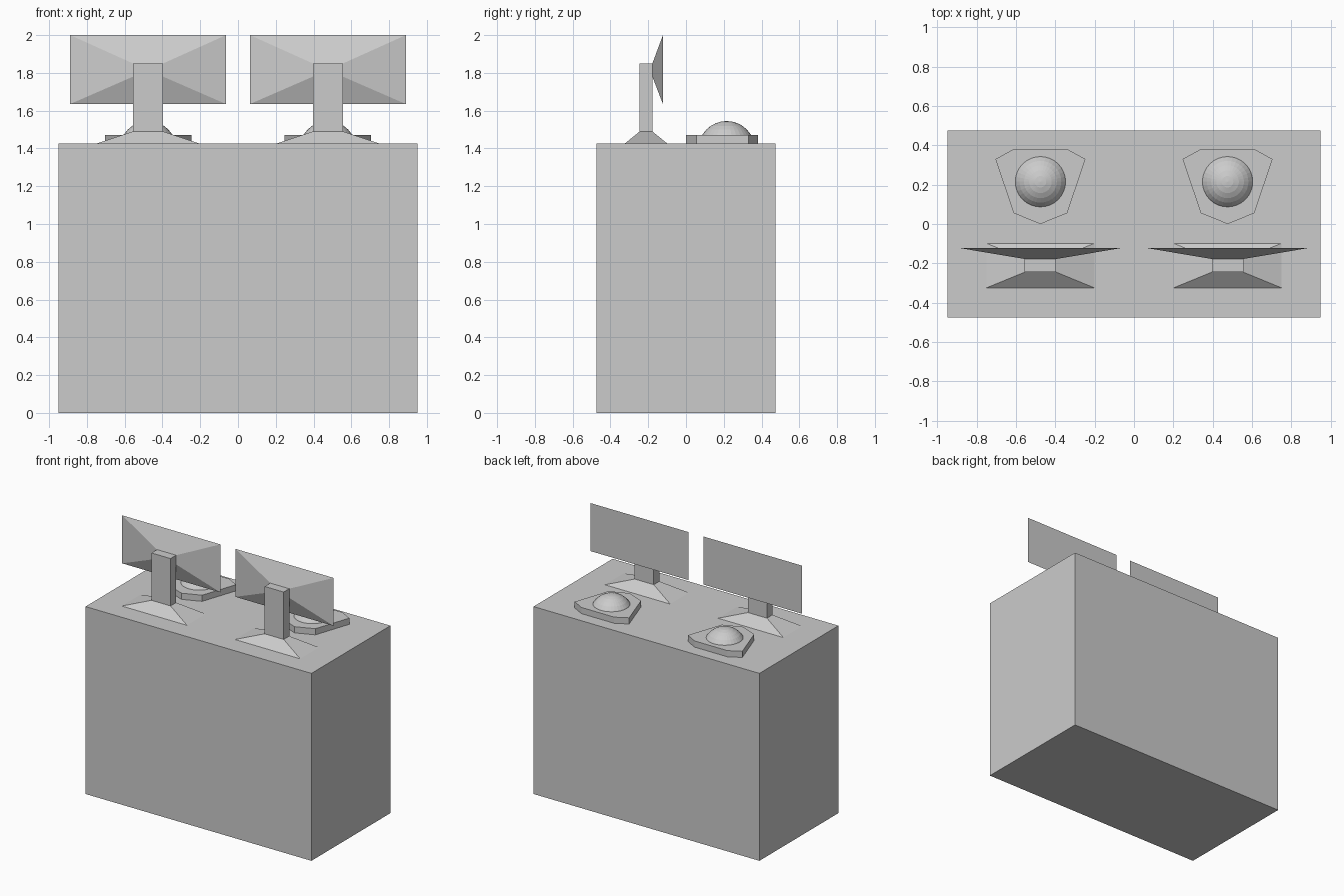
import bpy
import bmesh

cube = bpy.data.objects.get("Cube")
if cube:
    bpy.data.objects.remove(cube, do_unlink=True)

grey = bpy.data.materials.new("plain grey")
grey.use_nodes = True
GREY = (0.6, 0.6, 0.6, 1)
grey.diffuse_color = GREY
grey.node_tree.nodes["Principled BSDF"].inputs["Base Color"].default_value = GREY

TOP = 1.425      # height of the cabinet top
OFFSET = 0.476   # sideways distance of each workstation from the centre


def finish(name, bm, x=0):
    bmesh.ops.recalc_face_normals(bm, faces=bm.faces)
    mesh = bpy.data.meshes.new(name)
    bm.to_mesh(mesh)
    bm.free()
    mesh.materials.append(grey)
    obj = bpy.data.objects.new(name, mesh)
    obj.location.x = x
    bpy.context.collection.objects.link(obj)
    return obj


def loft(name, rings, x=0):
    """Closed solid through rings of equal point count."""
    bm = bmesh.new()
    loops = [[bm.verts.new(p) for p in ring] for ring in rings]
    n = len(loops[0])
    for a, b in zip(loops, loops[1:]):
        for i in range(n):
            j = (i + 1) % n
            bm.faces.new((a[i], a[j], b[j], b[i]))
    bm.faces.new(loops[0])
    bm.faces.new(loops[-1])
    return finish(name, bm, x)


def flat_rect(half_x, y0, y1, z):
    return [(-half_x, y0, z), (half_x, y0, z), (half_x, y1, z), (-half_x, y1, z)]


def upright_rect(half_x, z0, z1, y):
    return [(-half_x, y, z0), (half_x, y, z0), (half_x, y, z1), (-half_x, y, z1)]


# Cabinet
loft("cabinet", [flat_rect(0.95, -0.475, 0.475, z) for z in (0, TOP)])

# Half outline of the trackball pad, mirrored below
half = [(0, 0), (0.136, 0.055), (0.229, 0.33), (0.138, 0.38)]
outline = half + [(-x, y) for x, y in reversed(half[1:])]

for side, x in (("right", -OFFSET), ("left", OFFSET)):
    # Stand: flared foot and post in one piece
    loft(side + "_stand", [
        flat_rect(0.275, -0.325, -0.098, TOP),
        flat_rect(0.08, -0.245, -0.178, 1.49),
        flat_rect(0.08, -0.245, -0.178, 1.85)], x)

    # Screen tapering towards the post
    loft(side + "_screen", [
        upright_rect(0.08, 1.78, 1.85, -0.178),
        upright_rect(0.413, 1.635, 2.0, -0.122)], x)

    # Trackball pad
    loft(side + "_pad", [[(px, py, z) for px, py in outline]
                         for z in (TOP, 1.472)], x)

    # Trackball sunk into the pad
    bm = bmesh.new()
    bmesh.ops.create_uvsphere(bm, u_segments=32, v_segments=16, radius=0.15)
    bmesh.ops.translate(bm, verts=bm.verts, vec=(0, 0.215, 1.395))
    finish(side + "_ball", bm, x)
